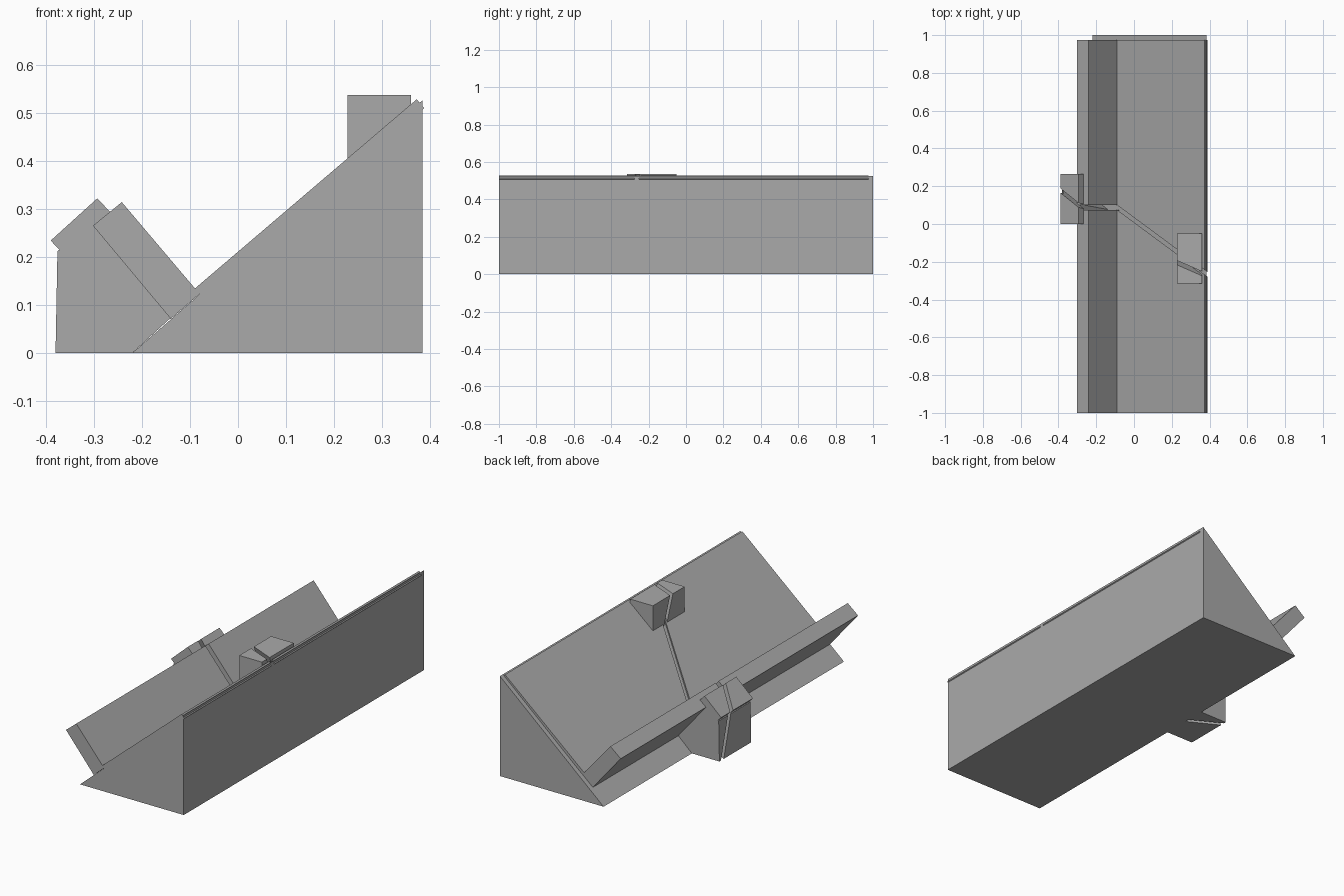
import bpy, bmesh
from mathutils import Vector

cube = bpy.data.objects.get("Cube")
if cube:
    bpy.data.objects.remove(cube, do_unlink=True)

grey = bpy.data.materials.new("plain grey")
grey.use_nodes = True
colour = (0.4, 0.4, 0.4, 1)
grey.diffuse_color = colour
grey.node_tree.nodes["Principled BSDF"].inputs["Base Color"].default_value = colour


def add_prism(bm, profile, y0, y1):
    """Extrude an (x, z) outline from y0 to y1."""
    face = bm.faces.new([bm.verts.new((x, y0, z)) for x, z in profile])
    moved = bmesh.ops.extrude_face_region(bm, geom=[face])["geom"]
    verts = [v for v in moved if isinstance(v, bmesh.types.BMVert)]
    bmesh.ops.translate(bm, verts=verts, vec=(0, y1 - y0, 0))
    bmesh.ops.recalc_face_normals(bm, faces=bm.faces)


def build(name, profile, y0, y1, slot=None):
    """Make a prism; a slot (point, direction, direction, width) splits it in two."""
    bm = bmesh.new()
    if slot is None:
        add_prism(bm, profile, y0, y1)
    else:
        point, a, b, width = slot
        normal = Vector(a).cross(Vector(b)).normalized()
        for side in (-1, 1):
            half = bmesh.new()
            add_prism(half, profile, y0, y1)
            cut = bmesh.ops.bisect_plane(
                half, geom=half.verts[:] + half.edges[:] + half.faces[:],
                plane_co=Vector(point) + normal * side * width / 2,
                plane_no=normal * side, clear_inner=True)["geom_cut"]
            rim = [e for e in cut if isinstance(e, bmesh.types.BMEdge)]
            bmesh.ops.edgeloop_fill(half, edges=rim)
            bmesh.ops.recalc_face_normals(half, faces=half.faces)
            piece = bpy.data.meshes.new(name + "_half")
            half.to_mesh(piece)
            half.free()
            bm.from_mesh(piece)
            bpy.data.meshes.remove(piece)
    mesh = bpy.data.meshes.new(name)
    bm.to_mesh(mesh)
    bm.free()
    mesh.materials.append(grey)
    obj = bpy.data.objects.new(name, mesh)
    bpy.context.collection.objects.link(obj)
    return obj


# Slots that run along one continuous path over the parts
panel_slot = ((-0.09, 0.088, 0.13), (0.48, -0.355, 0), (0, 0, 1), 0.02)
ledge_slot = ((-0.2, 0.088, 0.2), (1, 0, 0), (0, 0, 1), 0.026)
block_slot = ((0.228, -0.205, 0.537), (0.16, -0.07, 0), (0, 0.05, -0.137), 0.02)
clasp_slot = ((-0.38, 0.17, 0.24), (-0.1, 0.054, 0), (0, 0.07, -0.24), 0.02)

# Solid triangular base
build("wedge_base", [(-0.22, 0), (0.384, 0), (0.384, 0.526)], -1, 1)

# Thin sloping panel and the ledge standing square to it
build("sloping_panel", [(-0.09, 0.134), (0.372, 0.528), (0.388, 0.51), (-0.074, 0.116)],
      -1, 0.975, panel_slot)
build("ledge_board", [(-0.302, 0.265), (-0.242, 0.314), (-0.08, 0.123), (-0.14, 0.071)],
      -1, 0.975, ledge_slot)

# Block on the upper part of the panel
build("upper_block", [(0.228, 0.395), (0.228, 0.537), (0.36, 0.537), (0.36, 0.51)],
      -0.315, -0.05, block_slot)

# Support behind the ledge with a tilted cap
build("support_body", [(-0.38, 0), (-0.376, 0.212), (-0.30, 0.268), (-0.14, 0.073), (-0.22, 0)],
      0, 0.265, clasp_slot)
build("support_cap", [(-0.39, 0.234), (-0.293, 0.322), (-0.264, 0.291), (-0.361, 0.203)],
      0, 0.265, clasp_slot)
